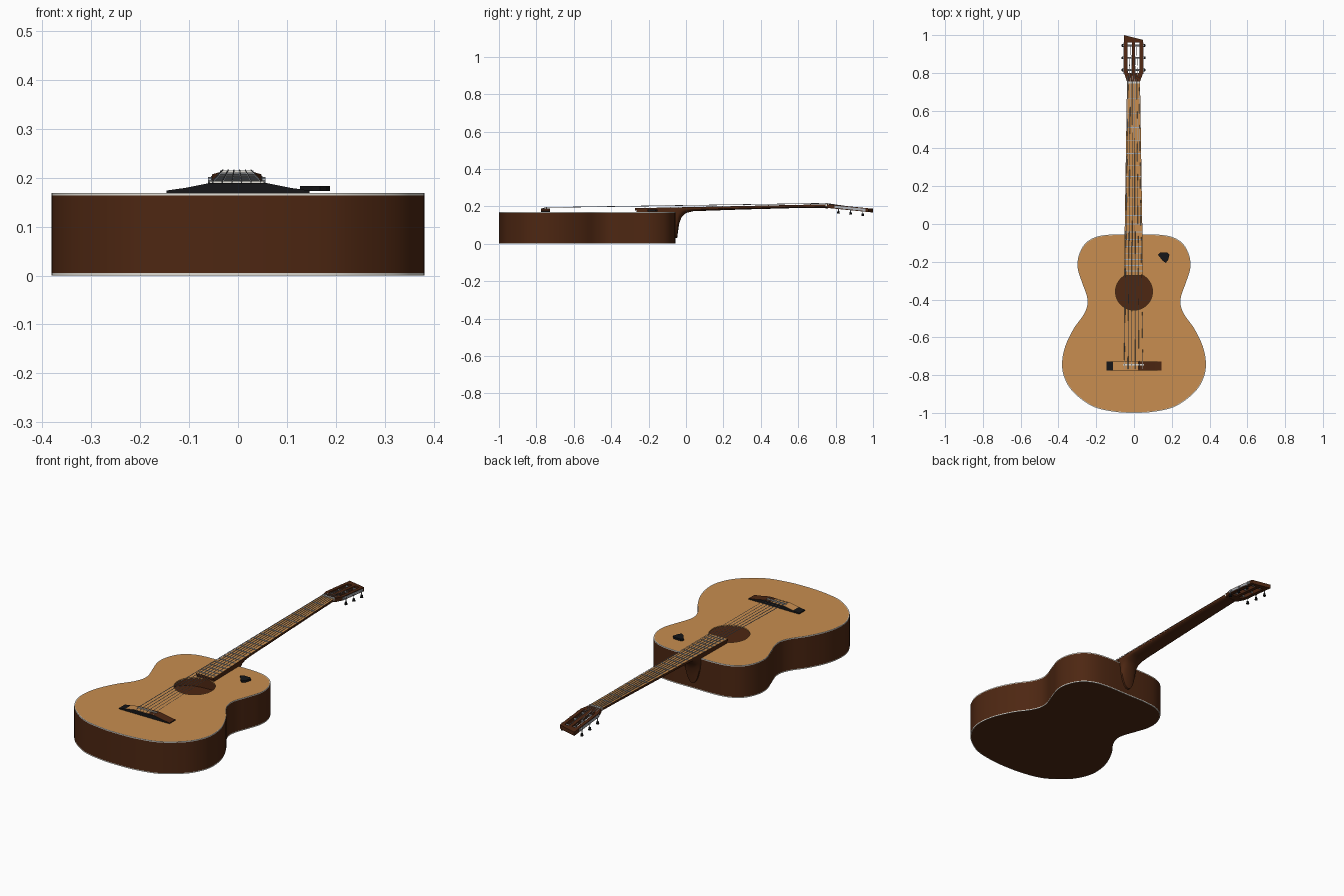
import bpy, bmesh, math
from mathutils import Vector

if "Cube" in bpy.data.objects:
    bpy.data.objects.remove(bpy.data.objects["Cube"])


def material(name, r, g, b):
    m = bpy.data.materials.new(name)
    m.diffuse_color = (r, g, b, 1)
    m.use_nodes = True
    m.node_tree.nodes["Principled BSDF"].inputs["Base Color"].default_value = m.diffuse_color
    return m


SPRUCE = material("spruce tan", 0.58, 0.27, 0.08)
BROWN = material("dark brown wood", 0.075, 0.02, 0.006)
WHITE = material("ivory white", 0.75, 0.73, 0.67)
SILVER = material("silver metal", 0.42, 0.44, 0.47)
BLACK = material("black", 0.008, 0.008, 0.009)


def finish(name, bm, mats, smooth=True, rule=None):
    bmesh.ops.remove_doubles(bm, verts=bm.verts, dist=1e-5)
    bmesh.ops.recalc_face_normals(bm, faces=bm.faces)
    if rule:
        for f in bm.faces:
            f.material_index = rule(f.normal, f.calc_center_median())
    me = bpy.data.meshes.new(name)
    bm.to_mesh(me)
    bm.free()
    ob = bpy.data.objects.new(name, me)
    bpy.context.collection.objects.link(ob)
    for m in mats:
        me.materials.append(m)
    if smooth:
        bpy.ops.object.select_all(action='DESELECT')
        ob.select_set(True)
        bpy.context.view_layer.objects.active = ob
        bpy.ops.object.shade_smooth_by_angle(angle=math.radians(35))
    return ob


def loft(name, rings, mats, caps=(False, False), **kw):
    bm = bmesh.new()
    vs = [[bm.verts.new(p) for p in r] for r in rings]
    n = len(vs[0])
    for a, b in zip(vs, vs[1:]):
        for i in range(n):
            j = (i + 1) % n
            bm.faces.new((a[i], a[j], b[j], b[i]))
    for cap, r in zip(caps, (vs[0], vs[-1])):
        if cap:
            bm.faces.new(r)
    return finish(name, bm, mats, **kw)


def prism(name, polys, low, high, mats, **kw):
    """Extruded xy polygons between two height functions of y."""
    bm = bmesh.new()
    for pts in polys:
        a = [bm.verts.new((x, y, low(y))) for x, y in pts]
        b = [bm.verts.new((x, y, high(y))) for x, y in pts]
        bm.faces.new(a)
        bm.faces.new(b)
        for i in range(len(pts)):
            j = (i + 1) % len(pts)
            bm.faces.new((a[i], a[j], b[j], b[i]))
    return finish(name, bm, mats, smooth=False, **kw)


def rect(x0, x1, y0, y1):
    return [(x0, y0), (x1, y0), (x1, y1), (x0, y1)]


def rod(name, p, q, r, mat, sides=10, r2=None):
    p, q = Vector(p), Vector(q)
    d = (q - p).normalized()
    u = d.orthogonal().normalized()
    v = d.cross(u)
    ang = [2 * math.pi * i / sides for i in range(sides)]
    ring = lambda c, s: [c + (u * math.cos(t) + v * math.sin(t)) * s for t in ang]
    return loft(name, [ring(p, r), ring(q, r2 or r)], [mat], (True, True))


# Body outline: smooth curve through half-profile points, mirrored
half = [(0, -1), (0.11, -0.993), (0.22, -0.965), (0.32, -0.892), (0.368, -0.815),
        (0.381, -0.74), (0.365, -0.65), (0.32, -0.555), (0.27, -0.485), (0.247, -0.43),
        (0.25, -0.38), (0.275, -0.31), (0.298, -0.235), (0.292, -0.165), (0.258, -0.103),
        (0.2, -0.068), (0.12, -0.056), (0, -0.056)]
ctrl = [Vector(p) for p in half + [(-x, y) for x, y in half[-2:0:-1]]]
outline = []
for i in range(len(ctrl)):
    a, b, c, d = (ctrl[(i + k) % len(ctrl)] for k in (-1, 0, 1, 2))
    for s in range(6):
        t = s / 6
        outline.append(0.5 * (2 * b + (c - a) * t + (2 * a - 5 * b + 4 * c - d) * t * t
                              + (3 * b - a - 3 * c + d) * t ** 3))


def body_ring(z, scale=1.0):
    return [(p.x * scale, -0.53 + (p.y + 0.53) * scale, z) for p in outline]


def hole_ring(z, r=0.098):
    angs = [math.atan2(p.y + 0.358, p.x) for p in outline]
    return [(r * math.cos(t), -0.358 + r * math.sin(t), z) for t in angs]


TOP = 0.169
loft("body_sides", [body_ring(0.005), body_ring(TOP - 0.005)], [BROWN])
loft("inner_sides", [body_ring(TOP - 0.006, 0.98), body_ring(0.008, 0.98)], [BROWN], (False, True))
loft("back_panel", [body_ring(0, 0.992), body_ring(0.0005, 0.992)], [BROWN], (True, False))
loft("soundboard", [body_ring(TOP, 0.992), hole_ring(TOP), hole_ring(TOP - 0.006),
                    body_ring(TOP - 0.006, 0.985)], [SPRUCE])
loft("top_binding", [body_ring(TOP - 0.005), body_ring(TOP), body_ring(TOP, 0.992)], [WHITE])
loft("back_binding", [body_ring(0.005), body_ring(0), body_ring(0, 0.992)], [WHITE])

# Neck with heel: half-oval sections below the fretboard
CX = -0.0025


def board_top(y):
    return 0.1955 + 0.0206 * y


def board_low(y):
    return board_top(y) - 0.011


def half_width(y):
    return 0.0345 + (0.75 - y) * 0.0157


sections = [(-0.06, 0.03), (-0.047, 0.031), (-0.042, 0.07), (-0.036, 0.11), (-0.022, 0.145),
            (0.0, 0.164), (0.04, 0.174), (0.3, 0.183), (0.6, 0.191), (0.72, 0.191), (0.76, 0.189)]
rings = []
for y, zb in sections:
    w, zt = half_width(y), board_low(y)
    rings.append([(CX + w * math.cos(math.pi * k / 14), y,
                   zt - (zt - zb) * math.sin(math.pi * k / 14)) for k in range(15)])
loft("neck", rings, [BROWN], (True, True))


def taper(y0, y1, inset=0.0):
    a, b = half_width(y0) - inset, half_width(y1) - inset
    return [(CX - a, y0), (CX + a, y0), (CX + b, y1), (CX - b, y1)]


prism("neck_tongue", [taper(-0.265, -0.05, 0.001)], lambda y: TOP - 0.001, board_low, [BROWN])
prism("fretboard", [taper(-0.272, 0.745)], board_low, board_top, [SPRUCE, BROWN],
      rule=lambda n, c: 0 if n.z > 0.5 else 1)
fret_y = [-0.75 + 1.5 * 2 ** (-n / 12) for n in range(1, 20)]
prism("frets", [taper(y - 0.002, y + 0.002) for y in fret_y], board_top,
      lambda y: board_top(y) + 0.002, [SILVER])
prism("nut", [taper(0.745, 0.755)], board_low, lambda y: board_top(y) + 0.004, [WHITE])


# Slotted headstock, tilted back, with a slanted end
def head_z(off):
    return lambda y: 0.199 - 0.1 * (y - 0.78) + off


L, R = -0.053, 0.048
prism("headstock", [
    [(-0.037, 0.753), (0.032, 0.753), (R, 0.80), (L, 0.80)],
    rect(L, L + 0.018, 0.80, 0.96), rect(CX - 0.009, CX + 0.009, 0.80, 0.96),
    rect(R - 0.018, R, 0.80, 0.96),
    [(L, 0.96), (R, 0.96), (R, 0.975), (L, 1.0)]], head_z(-0.010), head_z(0.010), [BROWN])

# Tuners: side plates, rollers, shafts and hanging buttons on both sides
tuner_y = [0.815, 0.88, 0.945]
for side, x in ((-1, L), (1, R)):
    tag = "left" if side < 0 else "right"
    xs = sorted((x, x + side * 0.002))
    prism(tag + "_tuner_plate", [rect(*xs, 0.795, 0.96)], head_z(-0.006), head_z(0.006), [SILVER])
    for i, y in enumerate(tuner_y):
        z = head_z(0)(y)
        rod(f"{tag}_roller_{i}", (x, y, z), (CX, y, z), 0.005, SILVER)
        xo = x + side * 0.006
        rod(f"{tag}_gear_{i}", (x, y, z), (x + side * 0.008, y, z), 0.006, SILVER)
        rod(f"{tag}_shaft_{i}", (xo, y, z), (xo, y, z - 0.022), 0.002, SILVER, 8)
        rod(f"{tag}_button_{i}", (xo, y, z - 0.02), (xo, y, z - 0.034), 0.005, BLACK, 10, 0.008)

# Bridge with sloping wings; colours change along its length
wing = [(-0.146, 0.174), (-0.11, 0.179), (-0.06, 0.189), (0.02, 0.189), (0.06, 0.189),
        (0.11, 0.179), (0.146, 0.174)]
bm = bmesh.new()
cols = [[bm.verts.new((x, y, z)) for y, z in
         ((-0.775, TOP), (-0.775, zt), (-0.727, zt), (-0.727, TOP))] for x, zt in wing]
for a, b in zip(cols, cols[1:]):
    for i in range(4):
        j = (i + 1) % 4
        bm.faces.new((a[i], a[j], b[j], b[i]))
bm.faces.new(cols[0])
bm.faces.new(cols[-1])


def bridge_rule(n, c):
    if n.z < 0.5 or c.x < -0.11:
        return 0
    return 1 if c.x < 0.02 else 2


finish("bridge", bm, [BLACK, SPRUCE, BROWN], smooth=False, rule=bridge_rule)
prism("saddle", [rect(-0.058, 0.053, -0.748, -0.742)], lambda y: 0.186, lambda y: 0.193, [WHITE])

# Strings: bridge, saddle, nut, then down to the rollers
for i in range(6):
    f = i / 5 - 0.5
    r = 0.0017 - 0.00015 * i
    bx, nx = CX + 0.098 * f, CX + 0.058 * f
    side = -1 if i < 3 else 1
    k = i if i < 3 else 5 - i
    ty = tuner_y[k]
    tx = CX + side * (0.030 - 0.007 * k)
    path = [(bx, -0.768, 0.189), (bx, -0.745, 0.194), (nx, 0.75, 0.216),
            (tx, ty, head_z(0.005)(ty))]
    for s, (p, q) in enumerate(zip(path, path[1:])):
        rod(f"string_{i}_{s}", p, q, r, SILVER, 6)

# Loose pick lying on the soundboard
prism("pick", [[(0.127, -0.163), (0.138, -0.152), (0.178, -0.152), (0.188, -0.163),
                (0.18, -0.192), (0.168, -0.206), (0.152, -0.195)]],
      lambda y: 0.173, lambda y: 0.183, [BLACK])
